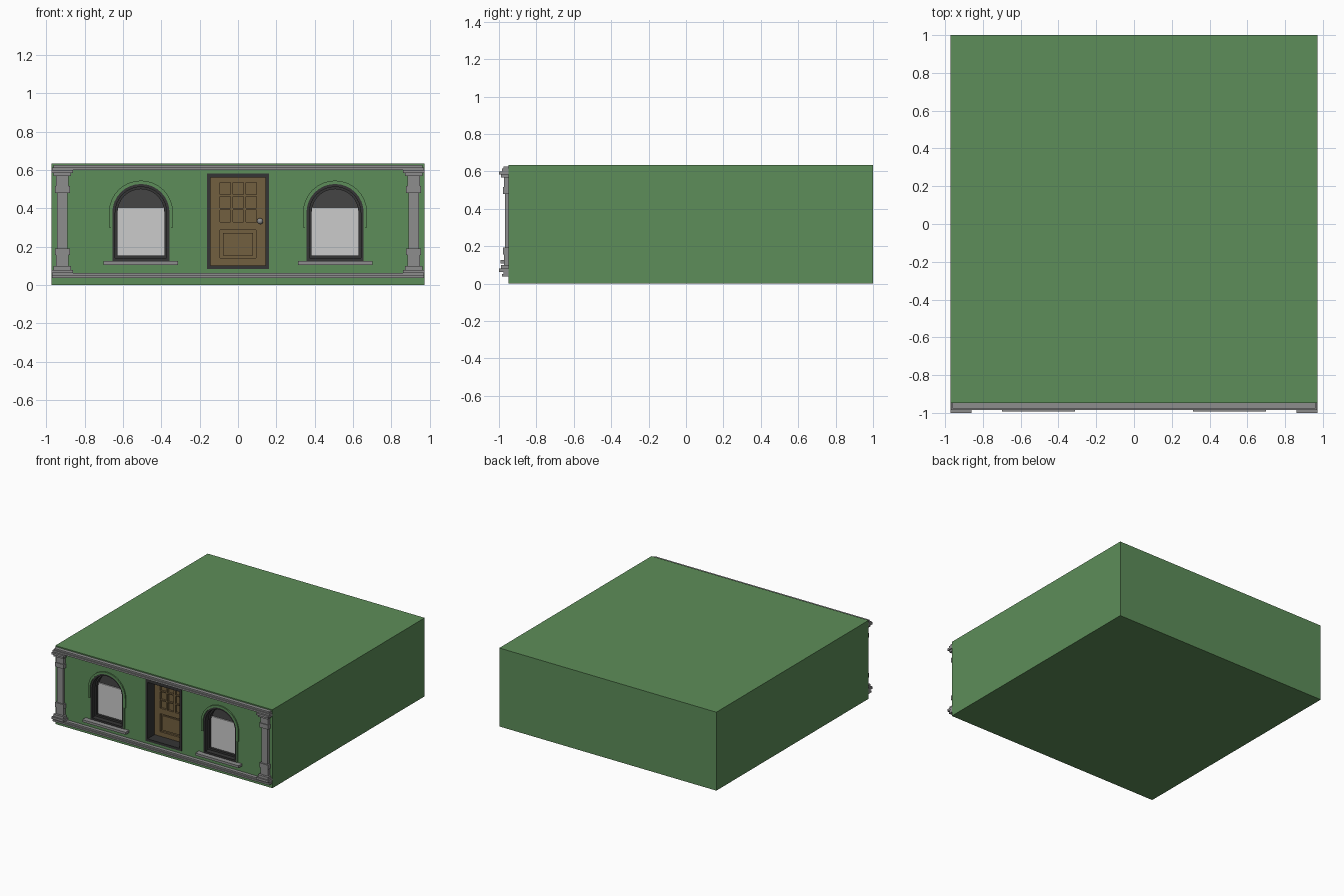
import bpy, bmesh, math

if "Cube" in bpy.data.objects:
    bpy.data.objects.remove(bpy.data.objects["Cube"])

WALL = -0.948   # y of the front wall


def material(name, rgb):
    m = bpy.data.materials.new(name)
    m.diffuse_color = (*rgb, 1)
    m.use_nodes = True
    m.node_tree.nodes["Principled BSDF"].inputs["Base Color"].default_value = m.diffuse_color
    return m


GREEN = material("green_paint", (0.11, 0.27, 0.10))
STONE = material("grey_stone", (0.27, 0.27, 0.27))
DARK = material("dark_frame", (0.035, 0.035, 0.035))
GLASS = material("dark_glass", (0.06, 0.06, 0.06))
BLIND = material("light_blind", (0.55, 0.55, 0.55))
WOOD = material("brown_wood", (0.17, 0.115, 0.05))


def finish(name, bm, mat):
    bmesh.ops.recalc_face_normals(bm, faces=bm.faces)
    me = bpy.data.meshes.new(name)
    bm.to_mesh(me)
    bm.free()
    ob = bpy.data.objects.new(name, me)
    bpy.context.collection.objects.link(ob)
    if mat:
        me.materials.append(mat)
    return ob


def prism(bm, outline, y0, y1):
    """Extrude an (x, z) outline along y."""
    a = [bm.verts.new((x, y0, z)) for x, z in outline]
    b = [bm.verts.new((x, y1, z)) for x, z in outline]
    bm.faces.new(a)
    bm.faces.new(b[::-1])
    n = len(a)
    for i in range(n):
        j = (i + 1) % n
        bm.faces.new((a[i], b[i], b[j], a[j]))


def rect(x0, x1, z0, z1):
    return [(x0, z0), (x1, z0), (x1, z1), (x0, z1)]


def arch(cx, r, z0, zc=0.378, n=16):
    """Round-topped outline from the right foot over to the left foot."""
    arc = [(cx + r * math.cos(math.pi * i / n), zc + r * math.sin(math.pi * i / n))
           for i in range(n + 1)]
    return [(cx + r, z0)] + arc + [(cx - r, z0)]


def solids(name, parts, mat):
    """One object from a list of (outline, y0, y1) prisms."""
    bm = bmesh.new()
    for outline, y0, y1 in parts:
        prism(bm, outline, y0, y1)
    return finish(name, bm, mat)


def ring(name, outer, inner, y0, y1, mat, closed=True):
    """Frame between two outlines with equal point counts."""
    bm = bmesh.new()
    rows = [[bm.verts.new((x, y, z)) for x, z in o]
            for o, y in ((outer, y0), (inner, y0), (inner, y1), (outer, y1))]
    n = len(outer)
    for i in range(n if closed else n - 1):
        j = (i + 1) % n
        for k in range(4):
            p, q = rows[k], rows[(k + 1) % 4]
            bm.faces.new((p[i], p[j], q[j], q[i]))
    if not closed:
        bm.faces.new([r[0] for r in rows])
        bm.faces.new([r[-1] for r in rows])
    return finish(name, bm, mat)


def cut(target, parts):
    """Carve recesses, then drop the cutter."""
    cutter = solids("cutter", parts, None)
    cutter.hide_render = True
    mod = target.modifiers.new("recess", 'BOOLEAN')
    mod.operation = 'DIFFERENCE'
    mod.solver = 'EXACT'
    mod.object = cutter
    bpy.context.view_layer.objects.active = target
    bpy.ops.object.modifier_apply(modifier=mod.name)
    bpy.data.objects.remove(cutter)


# Building block with window and door recesses
WIN = 0.506
body = solids("building_body", [(rect(-0.972, 0.972, 0, 0.635), WALL, 1.0)], GREEN)
cut(body, [(arch(s * WIN, 0.149, 0.125), -1.1, -0.875) for s in (-1, 1)]
    + [(rect(-0.16, 0.16, 0.084, 0.582), -1.1, -0.835)])

# Stepped bands along the top and bottom of the front
solids("top_cornice", [(rect(-0.970, 0.970, 0.600, 0.614), -0.985, WALL + 0.002),
                       (rect(-0.962, 0.962, 0.614, 0.626), -0.976, WALL + 0.002)], STONE)
solids("bottom_band", [(rect(-0.970, 0.970, 0.050, 0.062), -0.976, WALL + 0.002),
                       (rect(-0.970, 0.970, 0.037, 0.050), -0.985, WALL + 0.002)], STONE)

# Corner pilasters: (half width, z0, z1, front y)
TIERS = [(0.055, 0.062, 0.080, -1.0), (0.045, 0.080, 0.100, -0.990),
         (0.033, 0.100, 0.156, -0.972), (0.039, 0.156, 0.192, -0.978),
         (0.028, 0.192, 0.480, -0.968), (0.039, 0.480, 0.516, -0.978),
         (0.033, 0.516, 0.568, -0.972), (0.045, 0.568, 0.584, -0.990),
         (0.055, 0.584, 0.600, -1.0)]
for s, side in ((-1, "left"), (1, "right")):
    cx = s * 0.916
    solids(side + "_pilaster", [(rect(cx - w, cx + w, a, b), y, WALL + 0.002)
                                for w, a, b, y in TIERS], STONE)

    # Arched window: hood, stepped frame, glass, blind, sill
    cx = s * WIN
    ring(side + "_window_hood", arch(cx, 0.167, 0.30), arch(cx, 0.149, 0.30),
         -0.958, WALL + 0.002, GREEN, closed=False)
    ring(side + "_window_trim", arch(cx, 0.157, 0.125), arch(cx, 0.149, 0.125),
         -0.953, WALL + 0.002, GREEN, closed=False)
    ring(side + "_window_outer_frame", arch(cx, 0.149, 0.125), arch(cx, 0.134, 0.140),
         -0.952, -0.875, DARK)
    ring(side + "_window_inner_frame", arch(cx, 0.134, 0.140), arch(cx, 0.122, 0.155),
         -0.912, -0.875, DARK)
    solids(side + "_window_glass", [(arch(cx, 0.123, 0.154), -0.883, -0.875)], GLASS)
    solids(side + "_window_blind", [(rect(cx - 0.122, cx + 0.122, 0.155, 0.405),
                                     -0.892, -0.880)], BLIND)
    solids(side + "_window_sill", [(rect(cx - 0.194, cx + 0.194, 0.106, 0.125),
                                    -0.992, WALL + 0.002)], STONE)

# Door frame and panelled door
ring("door_frame", rect(-0.161, 0.161, 0.083, 0.583), rect(-0.143, 0.143, 0.103, 0.560),
     -0.953, -0.835, DARK)
door = solids("door", [(rect(-0.143, 0.143, 0.103, 0.560), -0.862, -0.835)], WOOD)
panes = [rect(x, x + 0.054, z, z + 0.062)
         for x in (-0.094, -0.026, 0.042) for z in (0.330, 0.401, 0.472)]
cut(door, [(p, -1.0, -0.846) for p in panes + [rect(-0.094, 0.094, 0.14, 0.286)]])
solids("door_lower_panel", [(rect(-0.078, 0.078, 0.154, 0.272), -0.856, -0.844)], WOOD)

# Door knob
bm = bmesh.new()
bmesh.ops.create_uvsphere(bm, u_segments=16, v_segments=10, radius=0.016)
bmesh.ops.translate(bm, verts=bm.verts, vec=(0.115, -0.888, 0.333))
prism(bm, [(0.115 + 0.007 * math.cos(i * math.pi / 4), 0.333 + 0.007 * math.sin(i * math.pi / 4))
           for i in range(8)], -0.885, -0.860)
knob = finish("door_knob", bm, STONE)
bpy.ops.object.select_all(action='DESELECT')
knob.select_set(True)
bpy.context.view_layer.objects.active = knob
bpy.ops.object.shade_smooth_by_angle(angle=math.radians(40))
